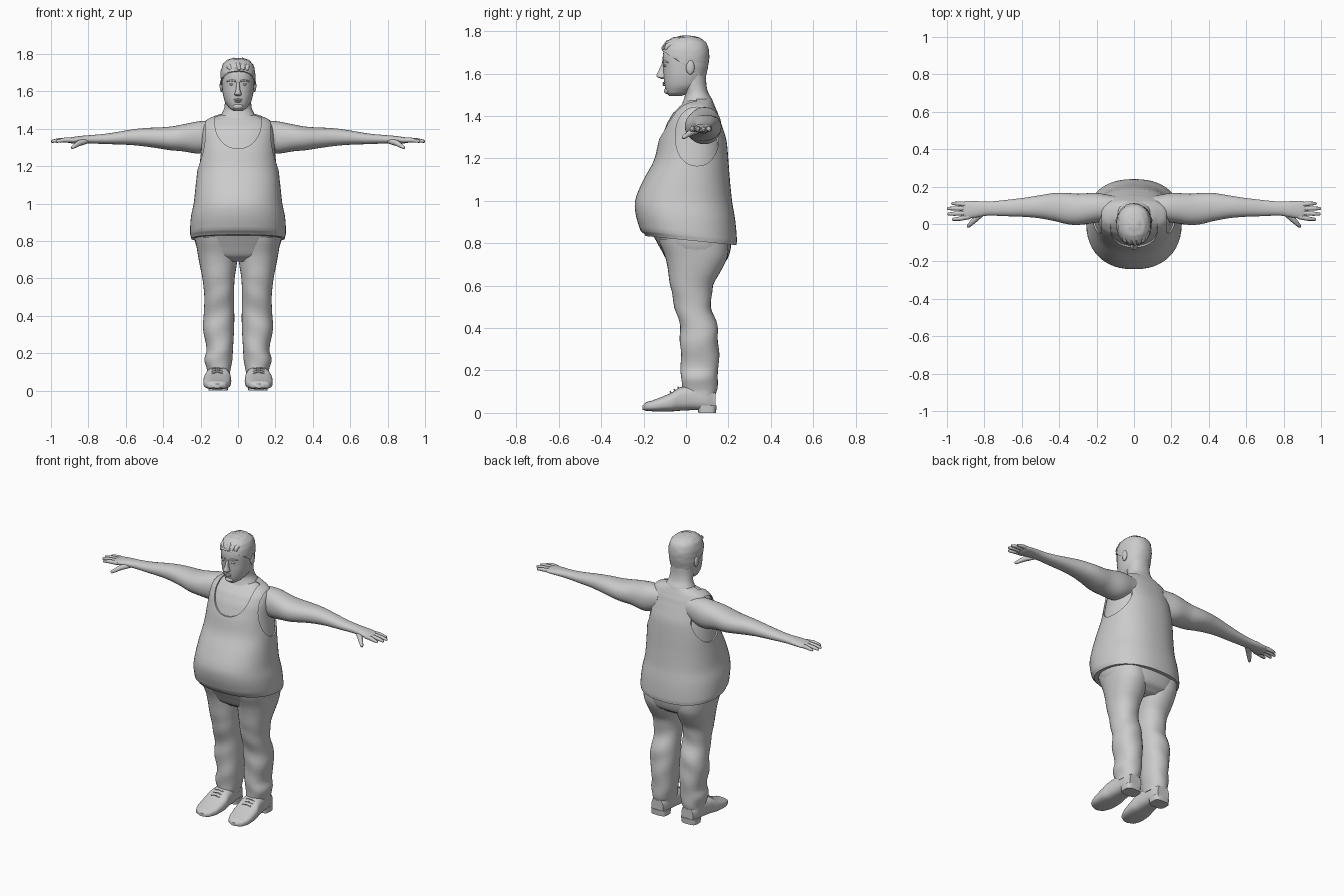
import bpy, bmesh, math, random
from mathutils import Vector

if "Cube" in bpy.data.objects:
    bpy.data.objects.remove(bpy.data.objects["Cube"])

random.seed(4)
grey = bpy.data.materials.new("plain grey")
grey.diffuse_color = (0.6, 0.6, 0.6, 1)
grey.use_nodes = True
grey.node_tree.nodes["Principled BSDF"].inputs["Base Color"].default_value = grey.diffuse_color
AXES = {"x": (0, 1, 2), "y": (1, 0, 2), "z": (2, 0, 1)}


def finish(obj, angle=50):
    obj.data.materials.clear()
    obj.data.materials.append(grey)
    bpy.ops.object.select_all(action="DESELECT")
    obj.select_set(True)
    bpy.context.view_layer.objects.active = obj
    bpy.ops.object.shade_smooth_by_angle(angle=math.radians(angle))
    return obj


def add(name, bm, angle=50):
    bmesh.ops.recalc_face_normals(bm, faces=bm.faces)
    mesh = bpy.data.meshes.new(name)
    bm.to_mesh(mesh)
    bm.free()
    obj = bpy.data.objects.new(name, mesh)
    bpy.context.collection.objects.link(obj)
    return finish(obj, angle)


def resample(rows, steps):
    """Catmull-Rom interpolation between the given cross-sections."""
    out = []
    for i in range(len(rows) - 1):
        p0, p1, p2, p3 = (rows[max(0, min(len(rows) - 1, i + k))] for k in (-1, 0, 1, 2))
        for s in range(steps):
            t = s / steps
            out.append([0.5 * (2 * b + (c - a) * t + (2 * a - 5 * b + 4 * c - d) * t * t
                               + (3 * b - a - 3 * c + d) * t ** 3)
                        for a, b, c, d in zip(p0, p1, p2, p3)])
        for k in range(s + 1):          # keep stations evenly ordered
            out[-steps + k][0] = p1[0] + (p2[0] - p1[0]) * k / steps
    return out + [list(rows[-1])]


def loft_bm(axis, rows, power=2.2, segs=32, steps=4, side=1, warp=None):
    """Skin rounded sections; each row is (station, a_min, a_max, b_min, b_max)."""
    bm = bmesh.new()
    ax, u, v = AXES[axis]
    rings = []
    for t, a0, a1, b0, b1 in resample(rows, steps):
        ring = []
        for k in range(segs):
            an = math.tau * k / segs
            c, s = math.cos(an), math.sin(an)
            co = Vector()
            co[ax] = t
            co[u] = (a0 + a1) / 2 + (a1 - a0) / 2 * math.copysign(abs(c) ** (2 / power), c)
            co[v] = (b0 + b1) / 2 + (b1 - b0) / 2 * math.copysign(abs(s) ** (2 / power), s)
            if warp:
                co = warp(co)
            co.x *= side
            ring.append(bm.verts.new(co))
        rings.append(ring)
    for r, q in zip(rings, rings[1:]):
        for k in range(segs):
            j = (k + 1) % segs
            bm.faces.new((r[k], r[j], q[j], q[k]))
    bm.faces.new(rings[0])
    bm.faces.new(rings[-1])
    return bm


def loft(name, *args, **kw):
    return add(name, loft_bm(*args, **kw))


def blob(name, loc, radii):
    bm = bmesh.new()
    bmesh.ops.create_uvsphere(bm, u_segments=16, v_segments=10, radius=1)
    for v in bm.verts:
        v.co = Vector(loc) + Vector(a * b for a, b in zip(v.co, radii))
    return add(name, bm)


def tube(name, pts):
    """Tapered tube through (x, y, z, radius) points, with a rounded tip."""
    curve = bpy.data.curves.new(name, "CURVE")
    curve.dimensions = "3D"
    curve.bevel_depth, curve.bevel_resolution, curve.use_fill_caps = 1, 2, True
    tip, prev = Vector(pts[-1][:3]), Vector(pts[-2][:3])
    r = pts[-1][3]
    end = tip + (tip - prev).normalized() * r * 0.6
    pts = list(pts) + [(*end, r * 0.55)]
    sp = curve.splines.new("POLY")
    sp.points.add(len(pts) - 1)
    for p, q in zip(sp.points, pts):
        p.co, p.radius = (*q[:3], 1), q[3]
    obj = bpy.data.objects.new(name, curve)
    bpy.context.collection.objects.link(obj)
    bpy.ops.object.select_all(action="DESELECT")
    obj.select_set(True)
    bpy.context.view_layer.objects.active = obj
    bpy.ops.object.convert(target="MESH")
    return finish(bpy.context.object, 70)


# Sleeveless shirt over a slightly smaller body: (z, half width, front y, back y)
trunk = [(.815, .25, -.19, .238), (.84, .256, -.215, .24), (.925, .252, -.238, .232),
         (1.0, .237, -.238, .218), (1.1, .226, -.2, .207), (1.19, .216, -.152, .2),
         (1.29, .205, -.127, .19), (1.37, .2, -.098, .165), (1.42, .19, -.068, .148),
         (1.45, .165, -.038, .135), (1.473, .115, -.015, .125), (1.488, .07, 0, .115)]


def hem_tilt(co):
    co.z -= 0.1 * co.y * max(0, min(1, (1.1 - co.z) / 0.28))
    return co


shirt = loft("shirt", "z", [(z, -w, w, f, b) for z, w, f, b in trunk], power=2.3, segs=48,
             warp=hem_tilt)
gap = 0.008
loft("body", "z", [(z - gap / 2, gap - w, w - gap, f + gap, b - gap) for z, w, f, b in trunk[3:]],
     power=2.3, segs=48)

# Cut the arm holes and the scooped neckline
cutters = [loft("arm_hole_cutter", "x", [(.14, -.05, .155, 1.165, 1.442),
                                         (.4, -.05, .155, 1.165, 1.442)], side=s) for s in (1, -1)]
cutters.append(loft("neckline_cutter", "y", [(-.3, -.125, .125, 1.295, 1.6),
                                             (.05, -.125, .125, 1.295, 1.6)]))
for cutter in cutters:
    mod = shirt.modifiers.new("cut", "BOOLEAN")
    mod.operation, mod.solver, mod.object = "DIFFERENCE", "EXACT", cutter
    bpy.context.view_layer.objects.active = shirt
    bpy.ops.object.modifier_apply(modifier=mod.name)
    bpy.data.objects.remove(cutter)
finish(shirt, 45)

# Neck and head
loft("neck", "z", [(1.43, -.11, .11, -.03, .13), (1.475, -.09, .09, -.012, .125),
                   (1.51, -.074, .074, -.005, .105), (1.55, -.07, .07, -.02, .096),
                   (1.61, -.07, .07, -.03, .095)])
skull = [(1.495, .025, -.08, -.02), (1.508, .045, -.092, .02), (1.54, .068, -.1, .07),
         (1.58, .08, -.105, .088), (1.62, .085, -.107, .097), (1.66, .087, -.11, .103),
         (1.7, .086, -.107, .103), (1.74, .074, -.09, .09), (1.763, .05, -.06, .06),
         (1.773, .018, -.02, .025)]
loft("head", "z", [(z, -w, w, f, b) for z, w, f, b in skull])

# Short hair: outer shell above a line sloping down to the nape, with a quiff
e = 0.006
bm = loft_bm("z", [(z + e, -w - e, w + e, f - e, b + e) for z, w, f, b in skull[3:]])
slope = Vector((0, 0.14, 0.21)).normalized()
bmesh.ops.bisect_plane(bm, geom=bm.verts[:] + bm.edges[:] + bm.faces[:],
                       plane_co=(0, -.105, 1.705), plane_no=slope, clear_inner=True)
bmesh.ops.holes_fill(bm, edges=[ed for ed in bm.edges if ed.is_boundary], sides=0)
for v in bm.verts:
    v.co += Vector(random.uniform(-1, 1) for _ in range(3)) * 0.0018
add("hair", bm, 60)
for i in range(5):
    x = (i - 2) * 0.024
    tube("quiff_lock", [(x * 1.1, -.03, 1.762 - abs(x) * .3, .011),
                        (x, -.085, 1.745 - abs(x) * .25, .014),
                        (x * .9 + .006, -.108 + abs(x) * .3, 1.718, .010)])

# Face
loft("nose", "z", [(1.576, -.012, .012, -.118, -.09), (1.584, -.019, .019, -.136, -.09),
                   (1.592, -.017, .017, -.139, -.09), (1.61, -.011, .011, -.131, -.09),
                   (1.65, -.008, .008, -.114, -.09)], segs=16)
blob("upper_lip", (0, -.103, 1.556), (.024, .008, .005))
blob("lower_lip", (0, -.102, 1.547), (.02, .009, .006))
blob("chin", (0, -.086, 1.519), (.028, .018, .016))
for s in (1, -1):
    blob("eye", (s * .034, -.098, 1.638), (.014, .008, .006))
    tube("eyebrow", [(s * .014, -.109, 1.655, .005), (s * .04, -.101, 1.66, .005),
                     (s * .06, -.084, 1.653, .003)])
    blob("ear", (s * .088, .02, 1.63), (.01, .02, .034))

# Trouser seat
loft("trouser_seat", "z", [(.69, -.13, .13, -.05, .15), (.72, -.2, .2, -.09, .192),
                           (.77, -.222, .222, -.118, .21), (.81, -.232, .232, -.14, .212),
                           (.85, -.23, .23, -.16, .2)], power=2.4)

leg = [(.08, .045, .165, -.008, .138), (.11, .04, .166, -.02, .145), (.165, .03, .18, -.022, .15),
       (.22, .027, .168, -.024, .155), (.33, .021, .187, -.027, .153), (.41, .02, .183, -.03, .147),
       (.5, .022, .18, -.053, .12), (.6, .018, .19, -.075, .127), (.68, .006, .206, -.086, .17),
       (.74, .002, .217, -.1, .197), (.82, .002, .228, -.13, .2)]
shoe = [(-.205, .09, .135, .015, .035), (-.19, .065, .165, .01, .05), (-.145, .045, .183, .007, .064),
        (-.07, .036, .185, .007, .094), (-.03, .04, .176, .01, .12), (.04, .047, .165, .013, .13),
        (.1, .052, .16, .01, .13), (.14, .065, .147, .01, .1)]
arm = [(.1, .02, .15, 1.3, 1.44), (.2, .008, .166, 1.268, 1.441), (.3, -.005, .162, 1.28, 1.423),
       (.36, 0, .166, 1.285, 1.412), (.42, .015, .166, 1.295, 1.407), (.5, .03, .154, 1.306, 1.404),
       (.58, .038, .141, 1.314, 1.394), (.69, .042, .128, 1.318, 1.376),
       (.78, .045, .12, 1.321, 1.367), (.84, .036, .122, 1.322, 1.362),
       (.9, .028, .122, 1.323, 1.354), (.925, .036, .112, 1.33, 1.346)]
fingers = [(.03, .025, .968), (.057, .053, .992), (.083, .083, .995), (.108, .11, .972)]

for s in (1, -1):
    # Trouser leg with faint folds
    def folds(co):
        co.y += 0.003 * math.sin(co.z * 42 + co.x * 25) * (co.z < .6)
        return co
    loft("trouser_leg", "z", leg, side=s, warp=folds)

    # Shoe, heel and laces
    loft("shoe", "y", shoe, power=2.8, side=s)
    loft("shoe_heel", "z", [(0, .055, .158, .058, .142), (.035, .052, .16, .055, .144)],
         power=3.5, side=s)
    for i in range(3):
        y, z = -.07 + i * .018, .097 + i * .011
        tube("shoe_lace", [(s * .08, y, z - .004, .003), (s * .11, y - .004, z + .003, .003),
                           (s * .14, y, z - .004, .003)])

    # Arm with hand, fingers and thumb
    loft("arm", "x", arm, side=s)
    for y0, y1, tip in fingers:
        tube("finger", [(s * .88, y0 * .8 + .015, 1.339, .013), (s * .925, y0, 1.34, .0125),
                        (s * (tip - .03), (y0 + y1) / 2, 1.338, .011), (s * tip, y1, 1.333, .008)])
    tube("thumb", [(s * .81, .06, 1.335, .016), (s * .85, .025, 1.323, .016),
                   (s * .872, .002, 1.309, .012), (s * .887, -.013, 1.299, .009)])
